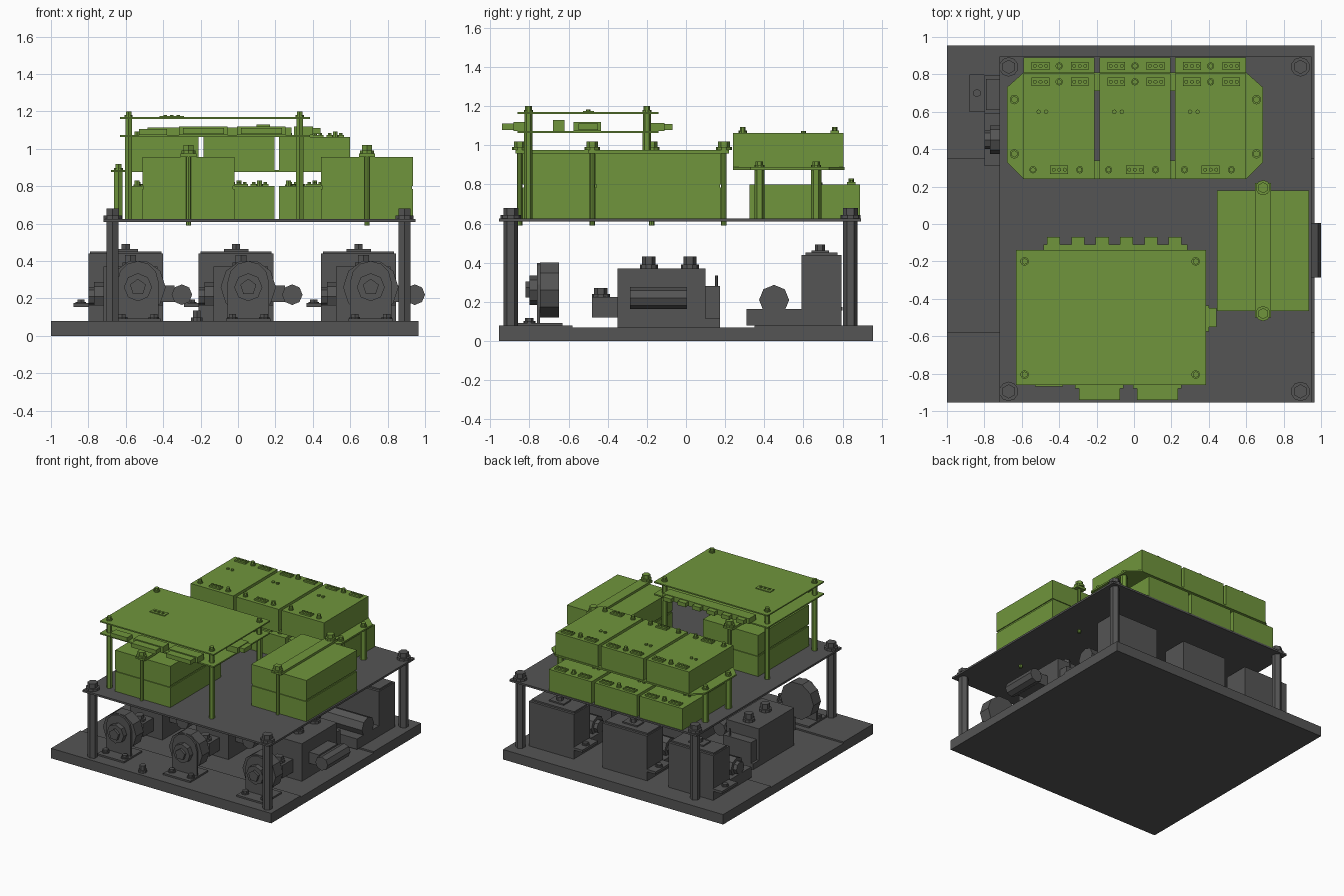
import bpy, bmesh, math
from mathutils import Matrix, Vector


def material(name, rgb):
    m = bpy.data.materials.new(name)
    m.diffuse_color = (*rgb, 1)
    return m


GREY = material("dark_grey", (0.09, 0.09, 0.09))
GREEN = material("green", (0.16, 0.30, 0.045))


def finish(name, bm, mat):
    bmesh.ops.recalc_face_normals(bm, faces=bm.faces)
    me = bpy.data.meshes.new(name)
    bm.to_mesh(me)
    bm.free()
    me.materials.append(mat)
    ob = bpy.data.objects.new(name, me)
    bpy.context.collection.objects.link(ob)
    return ob


def box(name, x0, x1, y0, y1, z0, z1, mat=GREY):
    bm = bmesh.new()
    m = Matrix.Translation(((x0 + x1) / 2, (y0 + y1) / 2, (z0 + z1) / 2)) @ Matrix.Diagonal((x1 - x0, y1 - y0, z1 - z0, 1))
    bmesh.ops.create_cube(bm, size=1, matrix=m)
    return finish(name, bm, mat)


def rod(name, p, q, r, n=6, mat=GREY, turn=0.0):
    p, q = Vector(p), Vector(q)
    d = q - p
    bm = bmesh.new()
    m = Matrix.Translation((p + q) / 2) @ d.to_track_quat('Z', 'Y').to_matrix().to_4x4() @ Matrix.Rotation(turn, 4, 'Z')
    bmesh.ops.create_cone(bm, cap_ends=True, segments=n, radius1=r, radius2=r, depth=d.length, matrix=m)
    return finish(name, bm, mat)


def prism(name, pts, z0, z1, mat=GREY, m=None):
    bm = bmesh.new()
    f = bm.faces.new([bm.verts.new((a, b, z0)) for a, b in pts])
    up = bmesh.ops.extrude_face_region(bm, geom=[f])["geom"]
    bmesh.ops.translate(bm, vec=(0, 0, z1 - z0), verts=[v for v in up if isinstance(v, bmesh.types.BMVert)])
    if m:
        bm.transform(m)
    return finish(name, bm, mat)


def bolt(name, x, y, z, r, h, mat=GREY):
    # washer and hexagonal head
    rod(name + "_washer", (x, y, z), (x, y, z + h * 0.35), r * 1.15, 10, mat)
    rod(name + "_head", (x, y, z + h * 0.35), (x, y, z + h), r * 0.85, 6, mat)


# Base boards, the middle one a little lower
box("base_front", -1, 0.965, -0.955, -0.58, 0, 0.08)
box("base_middle", -1, 0.965, -0.58, 0.35, 0, 0.068)
box("base_rear", -1, 0.965, 0.35, 0.955, 0, 0.08)
bolt("base_bolt", -0.22, -0.9, 0.08, 0.028, 0.055)

# Upper deck on four hexagonal posts
box("deck", -0.72, 0.95, -0.955, 0.895, 0.61, 0.625)
for x in (-0.67, 0.89):
    for y in (-0.895, 0.84):
        rod("deck_post", (x, y, 0.08), (x, y, 0.61), 0.037)
        bolt("deck_bolt", x, y, 0.625, 0.045, 0.055)

# Three machine lines under the deck
for X in (-0.60, -0.01, 0.645):
    # round blower on an angle bracket
    f = X + 0.065
    rod("blower_body", (f, -0.745, 0.26), (f, -0.65, 0.26), 0.148, 10, turn=math.pi / 10)
    rod("blower_hub", (f, -0.80, 0.26), (f, -0.745, 0.26), 0.075, 8)
    rod("blower_nut", (f, -0.82, 0.26), (f, -0.80, 0.26), 0.045, 5)
    arch = [(-0.11, 0.08), (0.11, 0.08), (0.11, 0.29)]
    arch += [(0.11 * math.cos(a * math.pi / 6), 0.29 + 0.11 * math.sin(a * math.pi / 6)) for a in range(1, 6)]
    arch += [(-0.11, 0.29)]
    prism("blower_bracket", arch, 0, 0.015, m=Matrix.Translation((f, -0.745, 0)) @ Matrix.Rotation(math.pi / 2, 4, 'X'))
    box("bracket_foot", f - 0.12, f + 0.12, -0.86, -0.63, 0.08, 0.093)
    for s in (-1, 1):
        bolt("foot_bolt", f + s * 0.085, -0.80, 0.093, 0.026, 0.025)

    # middle gearbox with front port, rear step and side cylinder
    box("gear_case", X - 0.12, X + 0.17, -0.35, 0.10, 0.068, 0.37)
    box("gear_rear_step", X - 0.10, X + 0.15, 0.10, 0.173, 0.115, 0.28)
    box("gear_rear_foot", X - 0.12, X + 0.17, 0.07, 0.173, 0.068, 0.115)
    rod("gear_pin", (X + 0.1, 0.155, 0.28), (X + 0.1, 0.155, 0.335), 0.008)
    box("front_port", X - 0.04, X + 0.09, -0.48, -0.35, 0.12, 0.225)
    bolt("port_bolt", X + 0.025, -0.435, 0.225, 0.04, 0.045)
    for y in (-0.19, 0.02):
        bolt("gear_bolt", X + 0.025, y, 0.37, 0.04, 0.062)
    box("cylinder_mount", X + 0.17, X + 0.26, -0.26, -0.02, 0.18, 0.27)
    rod("side_cylinder", (X + 0.30, -0.285, 0.22), (X + 0.30, 0.005, 0.22), 0.055, 8)

    # rear tank, its plinth, side tab and horizontal motor
    box("rear_plinth", X - 0.2, X + 0.2, 0.31, 0.60, 0.08, 0.165)
    box("rear_tank", X - 0.2, X + 0.2, 0.59, 0.795, 0.08, 0.44)
    box("tank_lid", X - 0.19, X + 0.19, 0.61, 0.775, 0.44, 0.452)
    box("lid_plate", X - 0.065, X + 0.065, 0.64, 0.73, 0.452, 0.463)
    rod("lid_knob", (X, 0.685, 0.463), (X, 0.685, 0.492), 0.025, 6)
    box("tank_tab", X - 0.28, X - 0.2, 0.60, 0.80, 0.155, 0.175)
    bolt("tab_bolt", X - 0.24, 0.70, 0.175, 0.026, 0.018)
    rod("rear_motor", (X - 0.17, 0.45, 0.21), (X + 0.2, 0.45, 0.21), 0.077, 8)
    rod("motor_end", (X - 0.2, 0.45, 0.21), (X - 0.17, 0.45, 0.21), 0.05, 8)

# Two strapped battery boxes on the deck
for cx, y0 in ((0.69, -0.465), (-0.265, -0.835)):
    y1 = y0 + 0.645
    box("battery_lower", cx - 0.246, cx + 0.246, y0, y1, 0.625, 0.785, GREEN)
    box("battery_seam", cx - 0.239, cx + 0.239, y0 + 0.007, y1 - 0.007, 0.785, 0.8, GREEN)
    box("battery_upper", cx - 0.246, cx + 0.246, y0, y1, 0.8, 0.957, GREEN)
    box("battery_strap", cx - 0.042, cx + 0.042, y0 - 0.035, y1 + 0.04, 0.957, 0.975, GREEN)
    for y in (y0 - 0.014, y1 + 0.014):
        rod("strap_rod", (cx, y, 0.59), (cx, y, 0.96), 0.014, 8, GREEN)
        bolt("strap_bolt", cx, y, 0.975, 0.035, 0.045, GREEN)


# One power module with its terminals and screws
def module(cx, y0, z):
    y1, t = y0 + 0.565, z + 0.175
    box("module_case", cx - 0.19, cx + 0.19, y0, y1, z, t, GREEN)

    def terminal(x, y):
        box("terminal_base", x - 0.048, x + 0.048, y - 0.022, y + 0.022, t, t + 0.012, GREEN)
        for k in (-0.03, 0, 0.03):
            rod("terminal_screw", (x + k, y, t + 0.012), (x + k, y, t + 0.022), 0.011, 6, GREEN)

    terminal(cx - 0.1, y1 - 0.045)
    terminal(cx + 0.11, y1 - 0.045)
    terminal(cx, y0 + 0.05)
    for x, y in ((cx, y1 - 0.045), (cx - 0.14, y0 + 0.05), (cx + 0.11, y0 + 0.05)):
        bolt("module_screw", x, y, t, 0.017, 0.03, GREEN)
    for k in (-0.11, -0.07):
        rod("indicator", (cx + k, y0 + 0.36, t), (cx + k, y0 + 0.36, t + 0.01), 0.012, 8, GREEN)


for cx in (-0.40, 0.005, 0.41):
    module(cx, 0.325, 0.625)
    module(cx, 0.24, 0.888)

# Chamfered shelf with slots between the modules, on four posts
shelf = prism("module_shelf", [(-0.59, 0.24), (0.60, 0.24), (0.69, 0.33), (0.69, 0.73), (0.60, 0.81),
                               (-0.59, 0.81), (-0.68, 0.73), (-0.68, 0.33)], 0.875, 0.888, GREEN)
for x in (-0.2, 0.21):
    c = box("slot_cutter", x - 0.015, x + 0.015, 0.34, 0.71, 0.8, 0.95)
    c.hide_render = True
    c.hide_viewport = True
    mod = shelf.modifiers.new("slot", 'BOOLEAN')
    mod.operation, mod.solver, mod.object = 'DIFFERENCE', 'EXACT', c
for x in (-0.64, 0.655):
    for y in (0.375, 0.665):
        rod("shelf_post", (x, y, 0.625), (x, y, 0.875), 0.026, 6, GREEN)
        bolt("shelf_bolt", x, y, 0.888, 0.022, 0.03, GREEN)

# Controller: circuit board and cover on tall posts
box("controller_board", -0.63, 0.385, -0.86, -0.14, 1.062, 1.073, GREEN)
box("controller_cover", -0.63, 0.385, -0.86, -0.14, 1.16, 1.17, GREEN)
for x in (-0.585, 0.33):
    for y in (-0.805, -0.2):
        rod("controller_post", (x, y, 0.625), (x, y, 1.062), 0.022, 6, GREEN)
        rod("cover_post", (x, y, 1.073), (x, y, 1.16), 0.02, 6, GREEN)
        bolt("cover_bolt", x, y, 1.17, 0.02, 0.03, GREEN)
box("cover_switch", -0.42, -0.29, -0.525, -0.47, 1.17, 1.176, GREEN)
for x in (-0.39, -0.355, -0.32):
    rod("switch_pin", (x, -0.5, 1.176), (x, -0.5, 1.182), 0.011, 6, GREEN)

# Connectors around the board
box("rear_socket_strip", -0.485, 0.285, -0.2, -0.11, 1.073, 1.115, GREEN)
for i in range(6):
    x = -0.43 + i * 0.13
    box("rear_plug", x - 0.035, x + 0.035, -0.13, -0.07, 1.078, 1.11, GREEN)
for x in (-0.185, 0.125):
    box("front_socket", x - 0.13, x + 0.13, -0.88, -0.80, 1.073, 1.12, GREEN)
    box("front_plug", x - 0.11, x + 0.11, -0.94, -0.88, 1.078, 1.112, GREEN)
box("front_left_socket", -0.53, -0.38, -0.87, -0.80, 1.073, 1.105, GREEN)
box("side_socket", 0.3, 0.40, -0.575, -0.435, 1.073, 1.118, GREEN)
box("side_plug", 0.40, 0.44, -0.55, -0.45, 1.078, 1.112, GREEN)
box("board_relay", 0.1, 0.17, -0.68, -0.62, 1.073, 1.13, GREEN)
